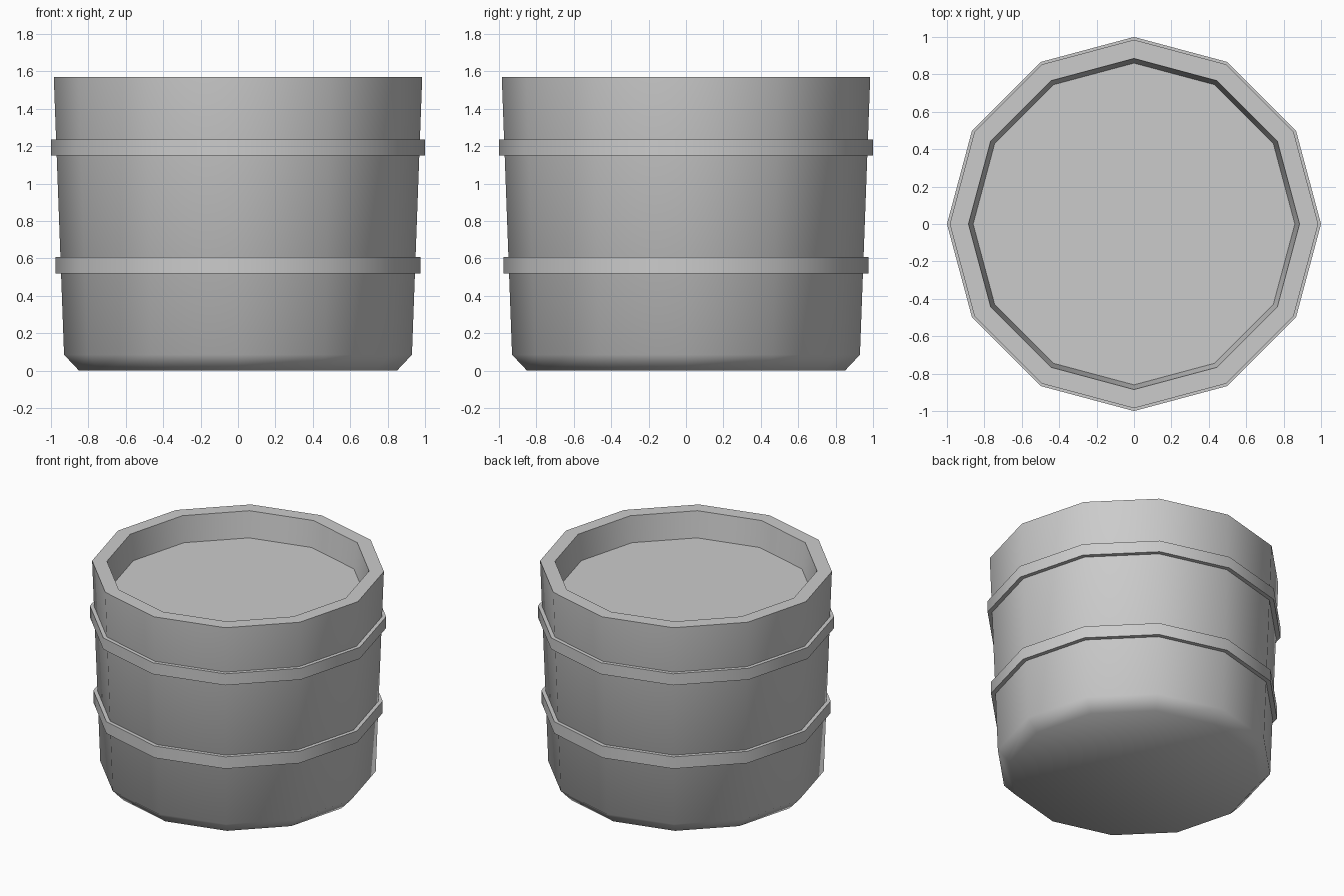
import bpy
import bmesh
from math import cos, sin, pi, radians

SIDES = 12

cube = bpy.data.objects.get("Cube")
if cube:
    bpy.data.objects.remove(cube, do_unlink=True)

# One plain grey for everything
grey = bpy.data.materials.new("plain grey")
grey.use_nodes = True
grey.diffuse_color = (0.6, 0.6, 0.6, 1)
grey.node_tree.nodes["Principled BSDF"].inputs["Base Color"].default_value = (0.6, 0.6, 0.6, 1)


def lathe(name, profile, closed):
    """Spin a (radius, height) profile; open profiles get flat end caps."""
    bm = bmesh.new()
    rings = [[bm.verts.new((r * cos(2 * pi * i / SIDES), r * sin(2 * pi * i / SIDES), z))
              for i in range(SIDES)] for r, z in profile]
    pairs = list(zip(rings, rings[1:]))
    if closed:
        pairs.append((rings[-1], rings[0]))
    else:
        bm.faces.new(rings[0][::-1])
        bm.faces.new(rings[-1])
    for low, high in pairs:
        for i in range(SIDES):
            j = (i + 1) % SIDES
            bm.faces.new((low[i], low[j], high[j], high[i]))
    bmesh.ops.recalc_face_normals(bm, faces=bm.faces)
    mesh = bpy.data.meshes.new(name)
    bm.to_mesh(mesh)
    bm.free()
    mesh.materials.append(grey)
    obj = bpy.data.objects.new(name, mesh)
    bpy.context.collection.objects.link(obj)
    bpy.ops.object.select_all(action="DESELECT")
    obj.select_set(True)
    bpy.context.view_layer.objects.active = obj
    bpy.ops.object.shade_smooth_by_angle(angle=radians(60))
    return obj


# Tapered tub: chamfered base, outer wall, rim, inner wall and recessed lid
lathe("tub_body", [(0.85, 0), (0.93, 0.085), (0.985, 1.57), (0.885, 1.57), (0.86, 1.38)], False)

# Hoops around the wall
for name, radius, bottom, top in (("lower_hoop", 0.977, 0.52, 0.608),
                                  ("upper_hoop", 1.0, 1.15, 1.235)):
    lathe(name, [(radius, bottom), (radius, top),
                 (radius - 0.08, top), (radius - 0.08, bottom)], True)
